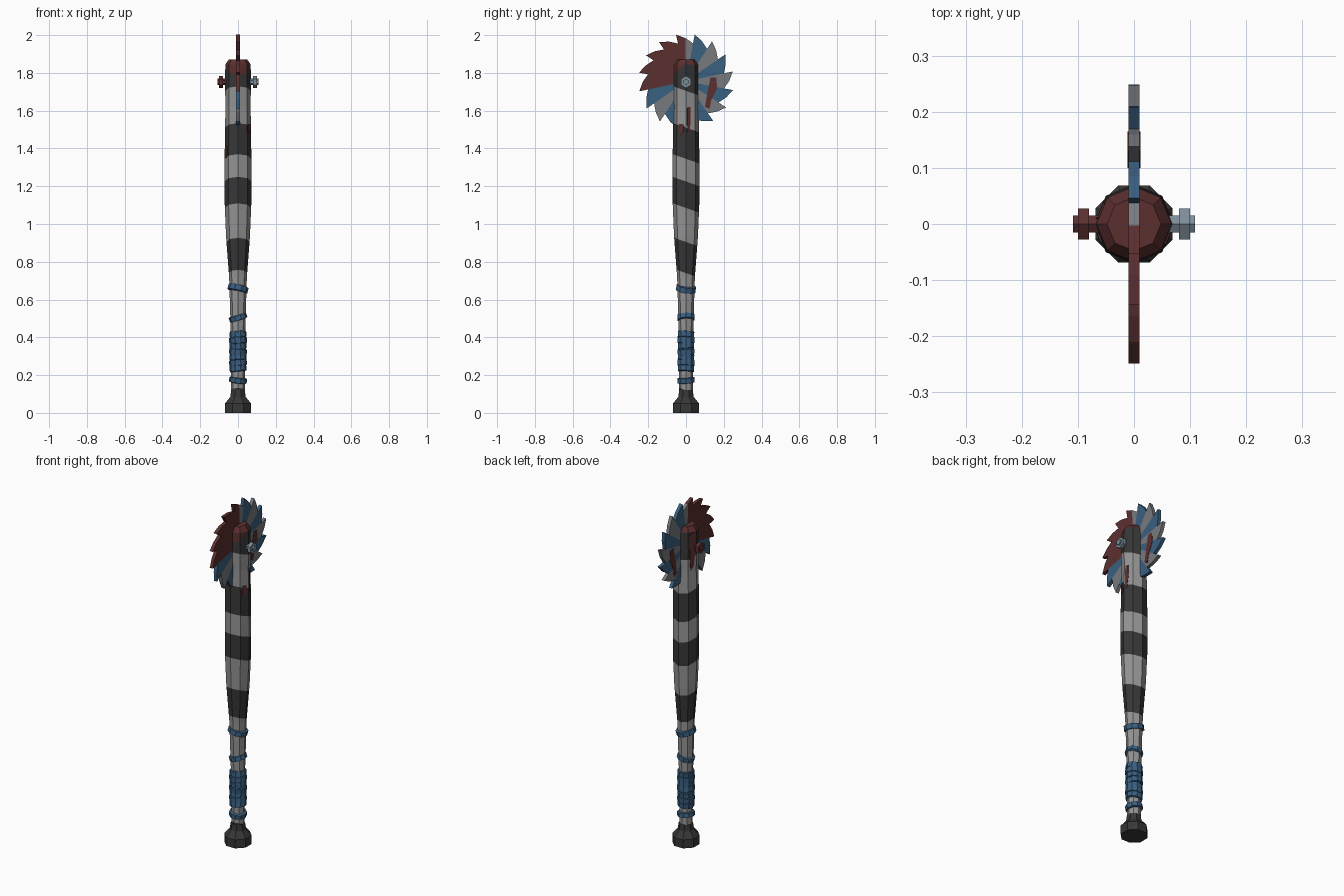
import bpy, bmesh, math, random
from mathutils import Vector, Matrix

if "Cube" in bpy.data.objects:
    bpy.data.objects.remove(bpy.data.objects["Cube"])

random.seed(4)


def mat(name, rgb):
    m = bpy.data.materials.new(name)
    m.diffuse_color = (*rgb, 1)
    m.use_nodes = True
    m.node_tree.nodes["Principled BSDF"].inputs["Base Color"].default_value = m.diffuse_color
    return m


LIGHT = mat("pale wood grey", (0.30, 0.30, 0.30))
DARK = mat("charcoal", (0.038, 0.038, 0.038))
RED = mat("dark red", (0.105, 0.028, 0.028))
BLUE = mat("worn blue", (0.042, 0.115, 0.215))
GREY = mat("blade grey", (0.19, 0.195, 0.21))
STEEL = mat("bolt steel", (0.21, 0.27, 0.32))


def finish(name, bm, mats):
    bmesh.ops.recalc_face_normals(bm, faces=bm.faces)
    me = bpy.data.meshes.new(name)
    bm.to_mesh(me)
    bm.free()
    for m in mats:
        me.materials.append(m)
    ob = bpy.data.objects.new(name, me)
    bpy.context.collection.objects.link(ob)
    return ob


def lathe(profile, sides=8, phase=0.0, closed=False):
    """Low-poly turned solid from (radius, z) points."""
    bm = bmesh.new()
    rings = []
    for r, z in profile:
        rings.append([bm.verts.new((r * math.cos(phase + math.tau * i / sides),
                                    r * math.sin(phase + math.tau * i / sides), z))
                      for i in range(sides)])
    pairs = list(zip(rings, rings[1:]))
    if closed:
        pairs.append((rings[-1], rings[0]))
    for a, b in pairs:
        for i in range(sides):
            j = (i + 1) % sides
            bm.faces.new((a[i], a[j], b[j], b[i]))
    if not closed:
        bm.faces.new(rings[0])
        bm.faces.new(rings[-1])
    return bm


def prism(bm, pts, x0, x1, index=0):
    """Solid from (y, z) outline between two x planes."""
    a = [bm.verts.new((x0, y, z)) for y, z in pts]
    b = [bm.verts.new((x1, y, z)) for y, z in pts]
    n = len(pts)
    faces = [bm.faces.new(a), bm.faces.new(b)]
    faces += [bm.faces.new((a[i], a[(i + 1) % n], b[(i + 1) % n], b[i])) for i in range(n)]
    for f in faces:
        f.material_index = index


# Bat body, cut along tilted planes so the painted bands have clean edges
bat_profile = [(0.036, 0.08), (0.036, 0.20), (0.039, 0.45), (0.047, 0.72), (0.063, 0.93),
               (0.071, 1.12), (0.071, 1.32), (0.069, 1.50), (0.066, 1.62), (0.069, 1.74),
               (0.067, 1.845), (0.048, 1.872)]
bm = lathe(bat_profile)
TILT = 0.35
edges = [0.12, 0.74, 0.905, 1.085, 1.225, 1.345, 1.51, 1.705]
for z in edges:
    bmesh.ops.bisect_plane(bm, geom=bm.verts[:] + bm.edges[:] + bm.faces[:],
                           plane_co=(0, 0, z), plane_no=(0, TILT, 1))
bmesh.ops.bisect_plane(bm, geom=bm.verts[:] + bm.edges[:] + bm.faces[:],
                       plane_co=(0, 0, 1.855), plane_no=(0, -1.1, 1))
for f in bm.faces:
    c = f.calc_center_median()
    band = sum(c.z + TILT * c.y > e for e in edges)
    f.material_index = 1 if band % 2 == 0 else 0
    if c.z - 1.1 * c.y > 1.855 or c.z > 1.85:
        f.material_index = 2
finish("bat_body", bm, [LIGHT, DARK, RED])

# Knob at the bottom of the handle
finish("handle_knob", lathe([(0.074, 0), (0.074, 0.05), (0.044, 0.085), (0.039, 0.12)],
                            phase=math.pi / 8), [DARK])


# Cloth wraps round the handle: loose tilted loops and a tight stack
def wrap(name, z, r, h, tilt_x, tilt_y):
    bm = lathe([(r - 0.014, -h / 2), (r, -h / 2.6), (r, h / 2.6), (r - 0.014, h / 2)],
               sides=10, closed=True)
    ob = finish(name, bm, [BLUE])
    ob.rotation_euler = (tilt_x, tilt_y, 0)
    ob.location.z = z


wrap("wrap_low", 0.173, 0.047, 0.032, 0.08, 0.12)
wrap("wrap_middle", 0.505, 0.048, 0.032, 0.05, -0.30)
wrap("wrap_high", 0.658, 0.054, 0.036, -0.15, 0.22)
for i in range(7):
    wrap(f"wrap_tight_{i + 1}", 0.235 + i * 0.03, 0.045 + 0.002 * (i % 2), 0.037,
         random.uniform(-0.12, 0.12), random.uniform(-0.15, 0.15))
finish("wrap_sleeve", lathe([(0.041, 0.225), (0.043, 0.43)]), [BLUE])

# Saw blade: 16 raked teeth in alternating colours, one side stained red
CZ, TEETH = 1.755, 16
STEP = math.tau / TEETH


def polar(r, a):
    return (r * math.cos(a), CZ + r * math.sin(a))


bm = bmesh.new()
for k in range(TEETH):
    start = math.radians(12) + (k - 1) * STEP
    for h in (0, 1):
        a0, a1 = start + h * STEP / 2, start + (h + 1) * STEP / 2
        r0, r1 = 0.205 + 0.024 * h, 0.229 + 0.024 * h
        deg = math.degrees((a0 + a1) / 2)
        index = 2 if 92 < deg < 192 else k % 2
        prism(bm, [polar(0.02, a0), polar(r0, a0), polar(r1, a1), polar(0.02, a1)],
              -0.01, 0.01, index)
finish("saw_blade", bm, [GREY, BLUE, RED])

# Red smear on both faces of the blade
smear = [(0.10, 1.62), (0.125, 1.61), (0.135, 1.66), (0.165, 1.72), (0.16, 1.775),
         (0.13, 1.775), (0.115, 1.70)]
bm = bmesh.new()
for s in (-1, 1):
    prism(bm, smear, s * 0.009, s * 0.012)
finish("blade_smear", bm, [RED])


# Red drips: thin pointed plates lying on the bat's flat sides
def drip(name, angle, z0, z1, width, shift=0.0):
    def apothem(z):
        for (ra, za), (rb, zb) in zip(bat_profile, bat_profile[1:]):
            if za <= z <= zb:
                return (ra + (rb - ra) * (z - za) / (zb - za)) * math.cos(math.pi / 8)
    bm = bmesh.new()
    spin = Matrix.Rotation(math.radians(angle), 3, 'Z')
    layers = []
    for off in (-0.002, 0.003):
        outline = [(-0.3, 0), (0.2, 0.1), (0.5, 0.55), (0.4, 1), (-0.4, 1), (-0.5, 0.4)]
        layers.append([bm.verts.new(spin @ Vector((apothem(z0 + t * (z1 - z0)) + off,
                                                   shift + u * width, z0 + t * (z1 - z0))))
                       for u, t in outline])
    a, b = layers
    bm.faces.new(a)
    bm.faces.new(b)
    for i in range(6):
        j = (i + 1) % 6
        bm.faces.new((a[i], a[j], b[j], b[i]))
    finish(name, bm, [RED])


drip("drip_right", 22.5, 1.48, 1.62, 0.020, -0.010)
drip("drip_right_front", -22.5, 1.47, 1.53, 0.030)
drip("drip_left_back", 157.5, 1.62, 1.84, 0.036)
drip("drip_left_front", 202.5, 1.35, 1.41, 0.020)

# Bolt through the blade with a hexagonal nut on each side
for side, s, m in (("right", 1, STEEL), ("left", -1, RED)):
    bm = lathe([(0.017, 0.04), (0.017, 0.08), (0.032, 0.08), (0.032, 0.10),
                (0.017, 0.10), (0.017, 0.109)], sides=6)
    bm.transform(Matrix.Translation((0, 0, 1.752)) @ Matrix.Rotation(s * math.pi / 2, 4, 'Y'))
    finish(f"bolt_{side}", bm, [m])
